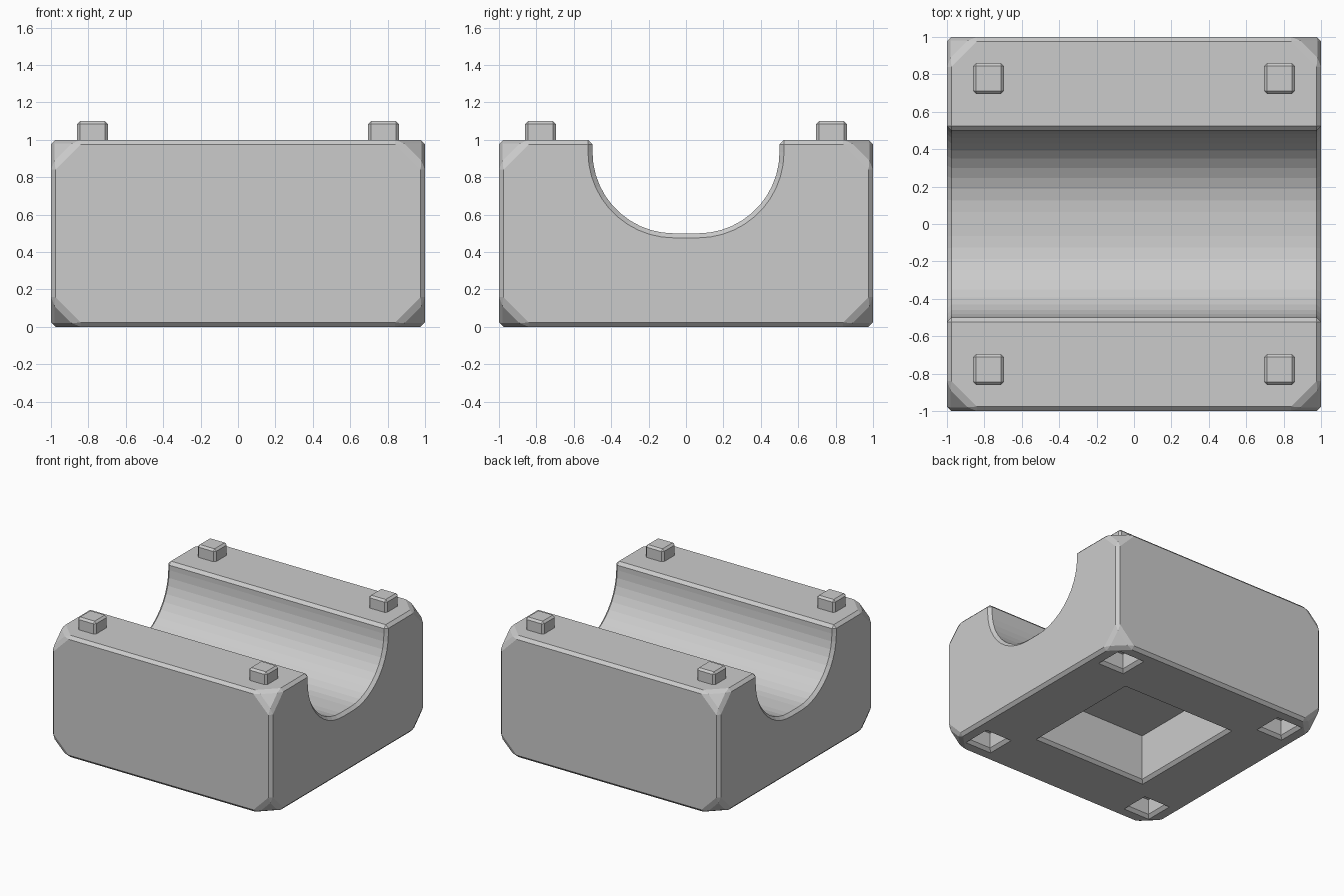
import bpy, bmesh
from math import sin, cos, pi
from mathutils import Vector

if "Cube" in bpy.data.objects:
    bpy.data.objects.remove(bpy.data.objects["Cube"])

CHAMFER = 0.024


def make_object(name, bm):
    bmesh.ops.recalc_face_normals(bm, faces=bm.faces)
    mesh = bpy.data.meshes.new(name)
    bm.to_mesh(mesh)
    bm.free()
    obj = bpy.data.objects.new(name, mesh)
    bpy.context.collection.objects.link(obj)
    return obj


def chamfer(bm, edges, width):
    bmesh.ops.bevel(bm, geom=edges, offset=width, segments=1,
                    affect='EDGES', profile=0.5, clamp_overlap=False)


def loft_squares(name, x, y, levels):
    """Stack of centred squares, given as (half width, z), closed at both ends."""
    bm = bmesh.new()
    rings = [[bm.verts.new((x + sx * h, y + sy * h, z))
              for sx, sy in ((-1, -1), (1, -1), (1, 1), (-1, 1))]
             for h, z in levels]
    for a, b in zip(rings, rings[1:]):
        for i in range(4):
            j = (i + 1) % 4
            bm.faces.new((a[i], a[j], b[j], b[i]))
    bm.faces.new(rings[0][::-1])
    bm.faces.new(rings[-1])
    return make_object(name, bm)


# Block: side profile with a rounded trough, extruded along x
R, HALF, STEPS = 0.435, 0.5, 11
flat = HALF - R
arc = [(flat + R * sin(k * pi / 2 / STEPS), 0.5 + R - R * cos(k * pi / 2 / STEPS))
       for k in range(STEPS + 1)]
right_half = arc + [(HALF, 1), (1, 1), (1, 0)]
profile = right_half + [(-y, z) for y, z in reversed(right_half)]

bm = bmesh.new()
face = bm.faces.new([bm.verts.new((-1, y, z)) for y, z in profile])
ext = bmesh.ops.extrude_face_region(bm, geom=[face])
bmesh.ops.translate(bm, vec=Vector((2, 0, 0)),
                    verts=[v for v in ext['geom'] if isinstance(v, bmesh.types.BMVert)])
bmesh.ops.recalc_face_normals(bm, faces=bm.faces)

# Cut the eight outer corners, then chamfer every sharp edge
corners = [v for v in bm.verts if abs(v.co.y) > 0.99]
bmesh.ops.bevel(bm, geom=corners, offset=0.15, segments=1, affect='VERTICES')
bm.normal_update()
chamfer(bm, [e for e in bm.edges if e.calc_face_angle(0) > 0.5], CHAMFER)
block = make_object("block", bm)

# Underside recess and peg sockets, with flared rims
spots = [(sx * 0.778, sy * 0.778) for sx in (-1, 1) for sy in (-1, 1)]


def cut_hole(name, x, y, half, depth):
    cutter = loft_squares(name, x, y, [(half + 2 * CHAMFER, -CHAMFER),
                                       (half, CHAMFER), (half, depth)])
    cutter.hide_render = True
    mod = block.modifiers.new(name, 'BOOLEAN')
    mod.operation = 'DIFFERENCE'
    mod.solver = 'EXACT'
    mod.object = cutter
    bpy.context.view_layer.objects.active = block
    bpy.ops.object.modifier_apply(modifier=name)
    bpy.data.objects.remove(cutter)


cut_hole("recess_cutter", 0, 0, 0.5, 0.4)
for x, y in spots:
    cut_hole("socket_cutter", x, y, 0.097, 0.15)

# Pegs on the top corners
for x, y in spots:
    bm = bmesh.new()
    bmesh.ops.create_cube(bm, size=1)
    bmesh.ops.scale(bm, vec=(0.165, 0.165, 0.12), verts=bm.verts)
    bmesh.ops.translate(bm, vec=(x, y, 1.04), verts=bm.verts)
    chamfer(bm, [e for e in bm.edges if max(v.co.z for v in e.verts) > 1], 0.016)
    make_object("peg", bm)
